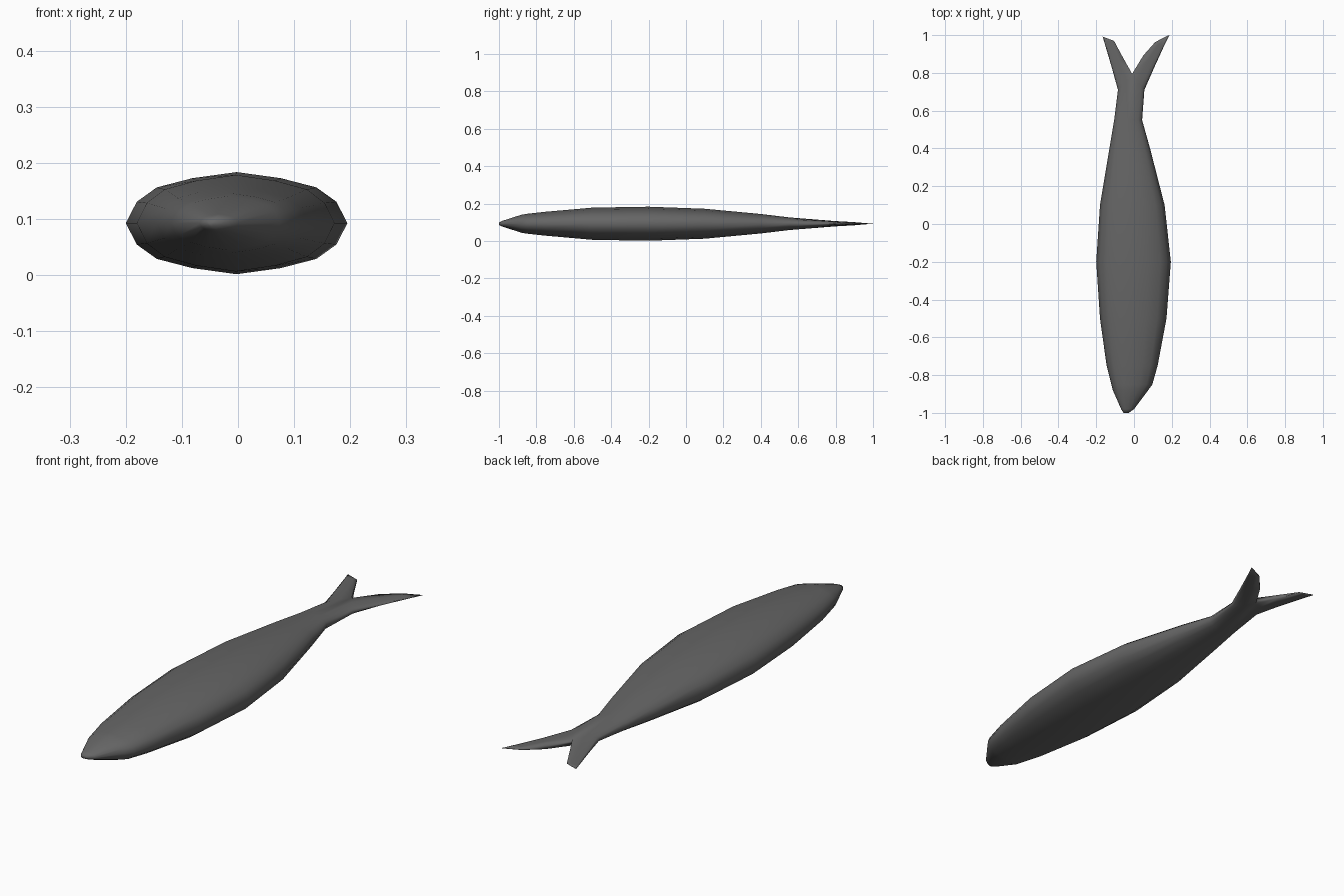
import bpy, bmesh

if "Cube" in bpy.data.objects:
    bpy.data.objects.remove(bpy.data.objects["Cube"])

ZC = 0.0925

# unit cross-section: 16 points, starting at top centre, going via left side to the bottom and back
quarter = [(0, 1), (0.40, 0.88), (0.72, 0.70), (0.90, 0.42), (1, 0)]
left = [(-x, z) for x, z in quarter] + [(-x, -z) for x, z in quarter[-2::-1]]
section = left + [(-x, z) for x, z in left[-2:0:-1]]

# body stations: y, left x, right x, half height
stations = [
    (-1.00, -0.055, -0.028, 0.007), (-0.98, -0.068, 0.0, 0.016),
    (-0.88, -0.112, 0.075, 0.048), (-0.85, -0.120, 0.097, 0.053),
    (-0.75, -0.145, 0.125, 0.064), (-0.50, -0.180, 0.172, 0.086),
    (-0.20, -0.200, 0.195, 0.091), (0.10, -0.180, 0.162, 0.080),
    (0.40, -0.130, 0.085, 0.052), (0.55, -0.105, 0.043, 0.034),
    (0.71, -0.085, 0.055, 0.022),
]

bm = bmesh.new()


def bridge(a, b):
    n = len(a)
    for i in range(n):
        j = (i + 1) % n
        bm.faces.new((a[i], a[j], b[j], b[i]))


# body rings; the last one is pulled back in the middle to form the fork
rings = []
for k, (y, xl, xr, h) in enumerate(stations):
    fork = 0.085 if k == len(stations) - 1 else 0
    cx = (xl + xr) / 2 + (0.005 if fork else 0)
    ring = []
    for nx, nz in section:
        x = cx + (nx * (xr - cx) if nx > 0 else nx * (cx - xl))
        t = 1 - abs(nx)
        ring.append(bm.verts.new((x, y + fork * t, ZC + nz * h * (1 - 0.35 * t if fork else 1))))
    rings.append(ring)
for a, b in zip(rings, rings[1:]):
    bridge(a, b)
bm.faces.new(rings[0])


# tail lobe: half rings running from inner edge to outer edge
def lobe(base, sections):
    prev = base
    for inner, outer, h in sections:
        ring = []
        for nx, nz in left:
            t = abs(nx)
            ring.append(bm.verts.new((inner[0] + (outer[0] - inner[0]) * t,
                                      inner[1] + (outer[1] - inner[1]) * t,
                                      ZC + nz * h)))
        bridge(prev, ring)
        prev = ring
    bm.faces.new(prev)


last = rings[-1]
lobe(last[:9], [((-0.055, 0.875), (-0.118, 0.83), 0.009),
                ((-0.105, 0.968), (-0.158, 0.965), 0.002),
                ((-0.112, 0.972), (-0.166, 0.992), 0.001)])
lobe([last[0]] + last[:7:-1], [((0.050, 0.893), (0.110, 0.835), 0.009),
                               ((0.112, 0.963), (0.158, 0.94), 0.003),
                               ((0.180, 0.998), (0.187, 1.0), 0.001)])

bmesh.ops.recalc_face_normals(bm, faces=bm.faces)
mesh = bpy.data.meshes.new("fish_body")
bm.to_mesh(mesh)
bm.free()
fish = bpy.data.objects.new("fish_body", mesh)
bpy.context.collection.objects.link(fish)

mat = bpy.data.materials.new("dark grey")
mat.diffuse_color = (0.13, 0.13, 0.13, 1)
mat.use_nodes = True
mat.node_tree.nodes["Principled BSDF"].inputs["Base Color"].default_value = mat.diffuse_color
mesh.materials.append(mat)
for f in mesh.polygons:
    f.use_smooth = True
